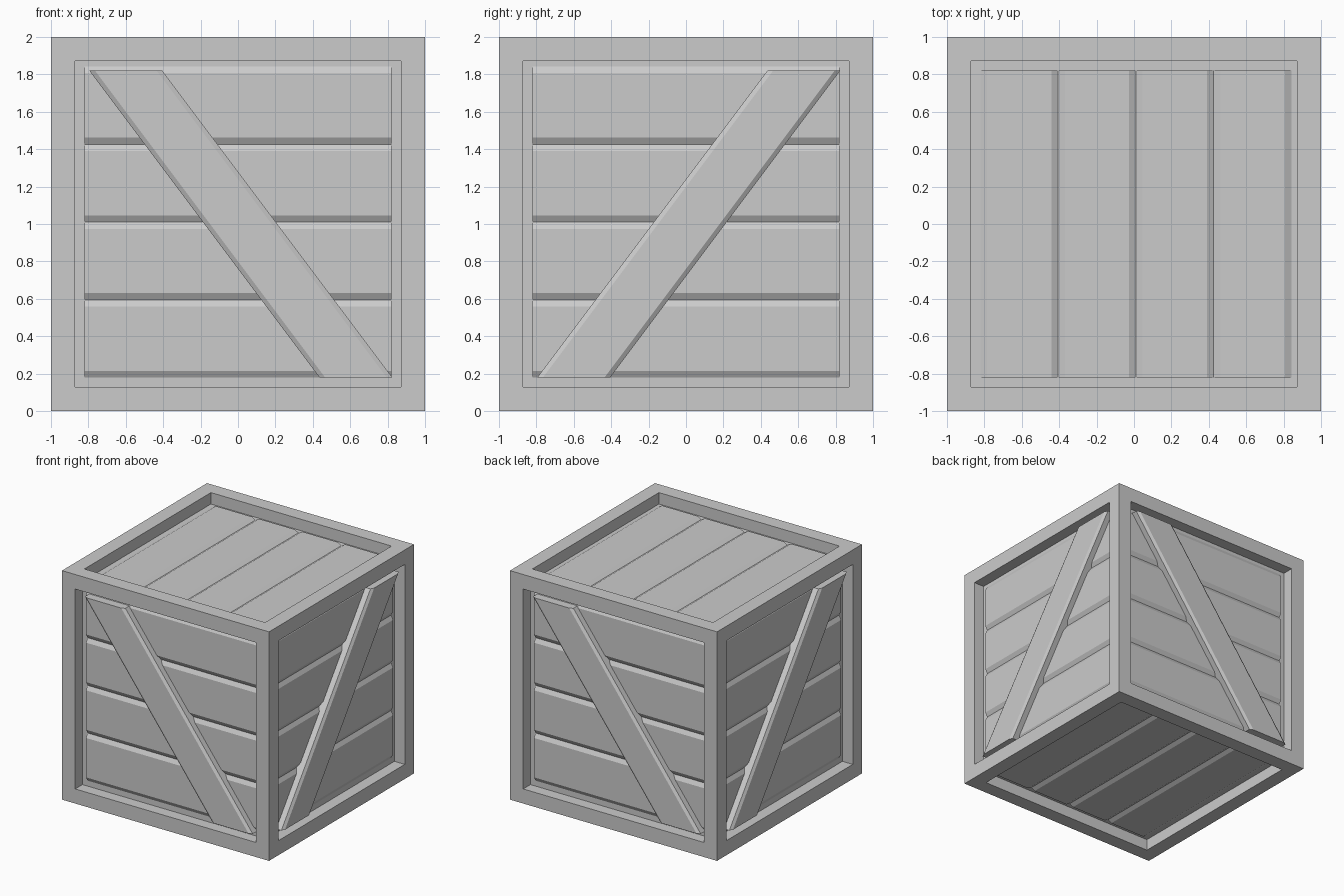
import bpy, bmesh
from math import pi
from mathutils import Matrix, Vector

if "Cube" in bpy.data.objects:
    bpy.data.objects.remove(bpy.data.objects["Cube"])

HALF, BEAM = 1.0, 0.18
OPEN = HALF - BEAM            # half-size of the recessed opening
FACE, BASE = 0.925, 0.89      # plank surface and back, measured from the centre
LIFT = Matrix.Translation((0, 0, HALF))


def finish(bm, name, matrix=Matrix.Identity(4)):
    bm.transform(LIFT @ matrix)
    mesh = bpy.data.meshes.new(name)
    bm.to_mesh(mesh)
    bm.free()
    ob = bpy.data.objects.new(name, mesh)
    bpy.context.collection.objects.link(ob)


def prism(bm, start, end):
    """Solid between two matching cross-sections."""
    a = [bm.verts.new(p) for p in start]
    b = [bm.verts.new(p) for p in end]
    faces = [bm.faces.new(a), bm.faces.new(b[::-1])]
    for i in range(len(a)):
        j = (i + 1) % len(a)
        faces.append(bm.faces.new((a[j], a[i], b[i], b[j])))
    bmesh.ops.recalc_face_normals(bm, faces=faces)


def slab(lo, hi, back, top, chamfer, drop):
    """Board cross-section with chamfered outer corners: (across, outward)."""
    return [(lo, back), (lo, top - drop), (lo + chamfer, top),
            (hi - chamfer, top), (hi, top - drop), (hi, back)]


# Frame: cube with a recess sunk into every face
bm = bmesh.new()
bmesh.ops.create_cube(bm, size=2 * HALF)
centres = list(bm.faces)
bmesh.ops.inset_individual(bm, faces=centres, thickness=BEAM, depth=0)
sunk = bmesh.ops.extrude_discrete_faces(bm, faces=centres)["faces"]
for f in sunk:
    f.normal_update()
    shift = f.normal * -0.1
    for v in f.verts:
        v.co += shift
finish(bm, "crate_frame")


# Plank panel: four chamfered boards, modelled on the front side
def planks(name, matrix):
    bm = bmesh.new()
    pitch, offset = 0.416, 0.01
    for k in range(-2, 2):
        sec = slab(offset + k * pitch, offset + (k + 1) * pitch, BASE, FACE, 0.036, 0.02)
        prism(bm, [(-OPEN, -w, u) for u, w in sec], [(OPEN, -w, u) for u, w in sec])
    finish(bm, name, matrix)


# Diagonal brace: chamfered board sheared across the opening
def brace(name, matrix, falling):
    bm = bmesh.new()
    sec = slab(-0.795, -0.405, BASE, 0.99, 0.03, 0.015)
    z = OPEN if falling else -OPEN
    prism(bm, [(u, -w, z) for u, w in sec], [(u + 1.23, -w, -z) for u, w in sec])
    finish(bm, name, matrix)


# Four sides
for i, side in enumerate(("front", "right", "back", "left")):
    turn = Matrix.Rotation(i * pi / 2, 4, 'Z')
    planks(side + "_planks", turn)
    brace(side + "_brace", turn, i % 2 == 0)

# Top and bottom, with boards running front to back
planks("top_planks", Matrix(((0, 0, 1), (-1, 0, 0), (0, -1, 0))).to_4x4())
planks("bottom_planks", Matrix(((0, 0, 1), (1, 0, 0), (0, 1, 0))).to_4x4())
